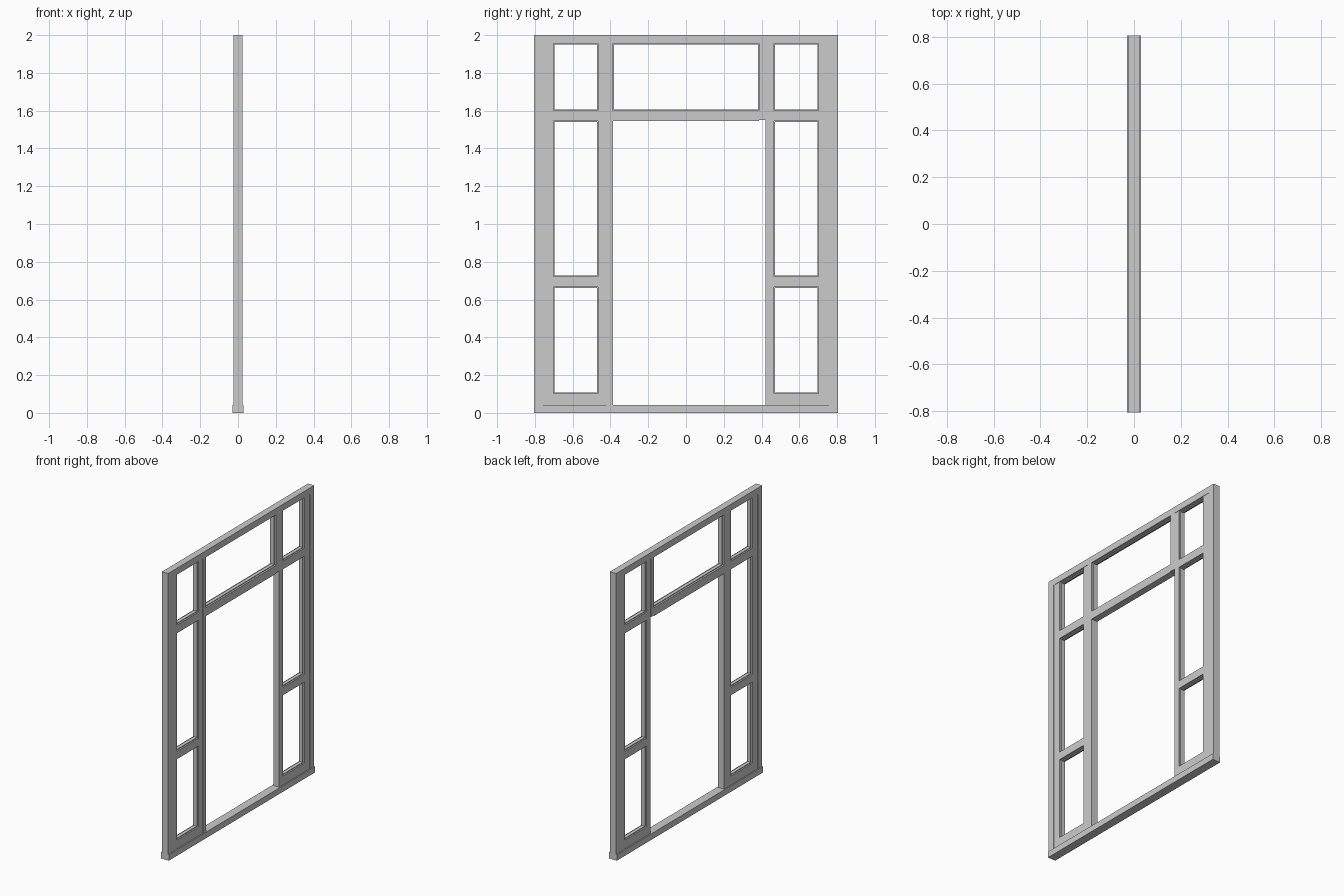
import bpy

cube = bpy.data.objects.get("Cube")
if cube:
    bpy.data.objects.remove(cube, do_unlink=True)

grey = bpy.data.materials.new("frame_grey")
grey.use_nodes = True
colour = (0.6, 0.6, 0.6, 1)
grey.diffuse_color = colour
grey.node_tree.nodes["Principled BSDF"].inputs["Base Color"].default_value = colour

DEPTH = 0.024    # half depth of the frame members
PANEL = 0.022    # half depth of the slightly recessed panels
BEAD = 0.012     # half depth of the glazing beads


def beam(name, y0, y1, z0, z1, half):
    """Rectangular timber spanning the given y and z range."""
    bpy.ops.mesh.primitive_cube_add(size=1, location=(0, (y0 + y1) / 2, (z0 + z1) / 2))
    ob = bpy.context.object
    ob.name = name
    ob.scale = (2 * half, y1 - y0, z1 - z0)
    bpy.ops.object.transform_apply(location=False, rotation=False, scale=True)
    ob.data.materials.append(grey)
    return ob


def beads(name, y0, y1, z0, z1, w=0.005):
    """Thin stop running round the inside of a window opening."""
    beam(name + "_bead_bottom", y0, y1, z0, z0 + w, BEAD)
    beam(name + "_bead_top", y0, y1, z1 - w, z1, BEAD)
    beam(name + "_bead_near", y0, y0 + w, z0 + w, z1 - w, BEAD)
    beam(name + "_bead_far", y1 - w, y1, z0 + w, z1 - w, BEAD)


# Sill and head run the full width
SILL = 0.042
HEAD = 1.955
beam("sill", -0.805, 0.805, 0, SILL, 0.03)
beam("head", -0.805, 0.805, HEAD, 2, DEPTH)

# Side lights, one on each side of the doorway
for side, s in (("right", -1), ("left", 1)):
    def span(a, b):
        return min(s * a, s * b), max(s * a, s * b)

    beam(side + "_outer_post", *span(0.757, 0.805), SILL, HEAD, DEPTH)
    beam(side + "_outer_stile", *span(0.701, 0.757), SILL, HEAD, PANEL)
    beam(side + "_inner_stile", *span(0.422, 0.465), SILL, HEAD, PANEL)
    rails = ((SILL, 0.103), (0.667, 0.722), (1.545, 1.602), (HEAD, HEAD))
    for i, (low, high) in enumerate(rails):
        if high > low:
            beam(f"{side}_rail_{i}", *span(0.465, 0.701), low, high, PANEL)
        if i < 3:
            beads(f"{side}_window_{i}", *span(0.465, 0.701), high, rails[i + 1][0])

# Centre bay: transom window above an open doorway
beam("right_door_jamb", -0.422, -0.386, SILL, HEAD, DEPTH)
beam("left_transom_jamb", 0.386, 0.422, 1.55, HEAD, DEPTH)
beam("transom_rail", -0.386, 0.386, 1.545, 1.602, DEPTH)
beads("transom_window", -0.386, 0.386, 1.602, HEAD)
